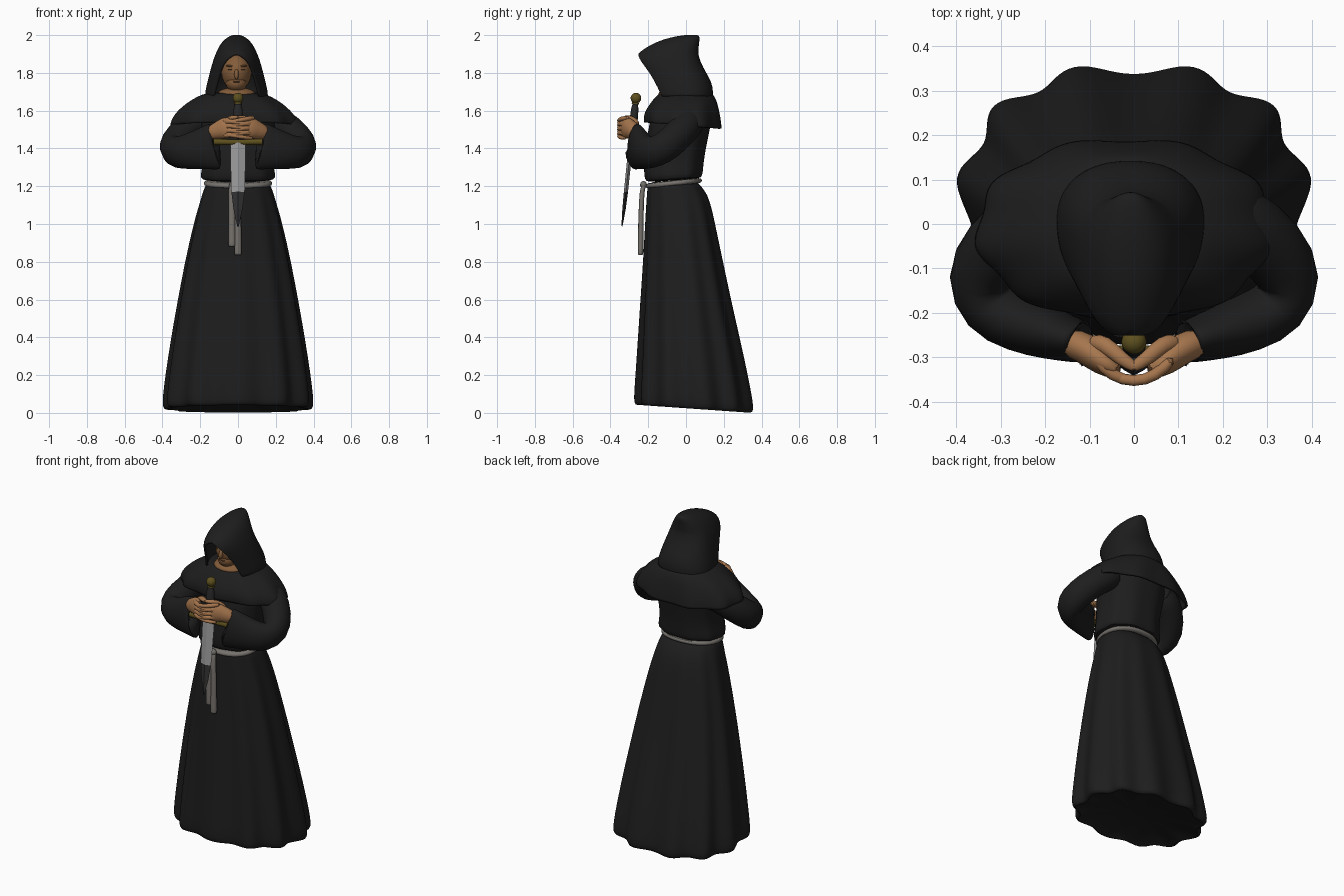
import bpy, bmesh, math
from mathutils import Vector


def material(name, r, g, b):
    m = bpy.data.materials.new(name)
    m.diffuse_color = (r, g, b, 1)
    return m


ROBE = material("black_cloth", .0125, .0125, .0125)
SKIN = material("hand_skin", .38, .18, .075)
FACE = material("face_skin", .23, .108, .042)
DARK = material("face_shadow", .11, .05, .022)
GOLD = material("old_gold", .11, .08, .013)
GRIP = material("grip_leather", .02, .02, .02)
STEEL = material("steel", .32, .32, .32)
TIP = material("dark_steel", .03, .03, .032)
ROPE = material("rope", .18, .165, .15)


def build(name, rings, mat, closed=True, caps=(True, True), levels=1, angle=60):
    """Skin a list of point rings into one object."""
    bm = bmesh.new()
    vs = [[bm.verts.new(p) for p in r] for r in rings]
    n = len(vs[0])
    for a, b in zip(vs, vs[1:]):
        for i in range(n if closed else n - 1):
            j = (i + 1) % n
            bm.faces.new((a[i], a[j], b[j], b[i]))
    if caps[0]:
        bm.faces.new(vs[0][::-1])
    if caps[1]:
        bm.faces.new(vs[-1])
    bmesh.ops.remove_doubles(bm, verts=bm.verts, dist=.0004)
    bmesh.ops.recalc_face_normals(bm, faces=bm.faces)
    me = bpy.data.meshes.new(name)
    bm.to_mesh(me)
    bm.free()
    ob = bpy.data.objects.new(name, me)
    bpy.context.collection.objects.link(ob)
    me.materials.append(mat)
    bpy.ops.object.select_all(action='DESELECT')
    ob.select_set(True)
    bpy.context.view_layer.objects.active = ob
    if angle:
        bpy.ops.object.shade_smooth_by_angle(angle=math.radians(angle))
    if levels:
        s = ob.modifiers.new("smooth", 'SUBSURF')
        s.levels = s.render_levels = levels
    return ob


def spow(v, p):
    return math.copysign(abs(v) ** p, v)


def cloth(name, rows, mat, e=2.3, folds=7, fold=lambda k: 0, tilt=lambda k: 0,
          cx=0, n=88, **kw):
    """Stack of oval rings; a row is z, half width, front y, back y."""
    rings = []
    for i, (z, w, yf, yb) in enumerate(rows):
        k = i / (len(rows) - 1)
        ring = []
        for j in range(n):
            t = 2 * math.pi * j / n
            f = 1 - fold(k) * (math.cos(folds * (t - math.pi / 2)) + .5)
            y = (yf + yb) / 2 + (yb - yf) / 2 * f * spow(math.sin(t), 2 / e)
            ring.append((cx + w * f * spow(math.cos(t), 2 / e), y, z + tilt(k) * y))
        rings.append(ring)
    return build(name, rings, mat, **kw)


def tube(name, pts, mat, n=14, **kw):
    """Sweep along points given as x, y, z, side radius, up radius."""
    rings = []
    P = [Vector(p[:3]) for p in pts]
    for i, p in enumerate(pts):
        t = (P[min(i + 1, len(P) - 1)] - P[max(i - 1, 0)]).normalized()
        ref = Vector((0, 1, 0)) if abs(t.z) > .8 else Vector((0, 0, 1))
        side = t.cross(ref).normalized()
        up = side.cross(t)
        rings.append([P[i] + side * p[3] * math.cos(2 * math.pi * j / n)
                      + up * p[4] * math.sin(2 * math.pi * j / n) for j in range(n)])
    return build(name, rings, mat, **kw)


def ball(name, loc, r, mat, rot=(0, 0, 0)):
    bpy.ops.mesh.primitive_uv_sphere_add(segments=28, ring_count=18, location=loc, rotation=rot)
    ob = bpy.context.object
    ob.name, ob.scale = name, r
    ob.data.materials.append(mat)
    bpy.ops.object.shade_smooth()
    return ob


# Skirt: folds grow toward a hem that turns in underneath
cloth("skirt", [
    (1.23, .16, -.19, .055), (1.20, .174, -.203, .08), (1.16, .189, -.206, .115),
    (1.08, .212, -.211, .14), (1.0, .235, -.215, .157), (.8, .28, -.225, .2),
    (.6, .317, -.238, .243), (.4, .352, -.25, .29), (.2, .382, -.262, .335),
    (.08, .396, -.27, .357), (.036, .394, -.268, .362), (.018, .378, -.255, .347),
    (.04, .34, -.23, .30), (.07, .12, -.06, .1)], ROBE, e=2.3, folds=11,
    fold=lambda k: .05 * min(1, k * 1.3), tilt=lambda k: -.09 * max(0, k - .3) / .7)

# Bodice bloused over the belt
cloth("bodice", [
    (1.236, .15, -.18, .055), (1.24, .193, -.211, .085), (1.262, .2, -.22, .092),
    (1.32, .185, -.222, .095), (1.4, .182, -.212, .107), (1.5, .195, -.2, .128),
    (1.58, .2, -.185, .14), (1.65, .16, -.14, .12)], ROBE,
    folds=9, fold=lambda k: .02 * (1 - k), tilt=lambda k: .08 * (1 - k))

# Shoulder cape
cape = cloth("shoulder_cape", [
    (1.52, .338, -.22, .194), (1.545, .334, -.222, .192), (1.58, .315, -.217, .186),
    (1.62, .277, -.196, .176), (1.655, .23, -.172, .165), (1.685, .175, -.148, .148),
    (1.70, .12, -.115, .125)], ROBE, e=2.1, cx=-.02, folds=9,
    fold=lambda k: .028 * (1 - k), tilt=lambda k: -.08 * (1 - k), caps=(False, True))
cape.modifiers.new("cloth", 'SOLIDIFY').thickness = .012

# Hood: open rings; a row is z, half width, front y, back y, half opening
rings = []
for z, w, yf, yb, xo in [
        (1.675, .16, -.125, .135, .118), (1.70, .16, -.135, .138, .114),
        (1.75, .148, -.16, .13, .1), (1.80, .136, -.188, .1, .086),
        (1.85, .122, -.226, .074, .066), (1.875, .114, -.243, .066, .045),
        (1.89, .108, -.248, .062, .022), (1.9, .104, -.246, .06, .0001),
        (1.92, .095, -.223, .06, .0001), (1.95, .08, -.172, .062, .0001),
        (1.975, .056, -.11, .066, .0001), (1.99, .034, -.04, .066, .0001),
        (1.996, .012, .01, .06, .0001)]:
    p0 = math.asin(xo / w)
    yc = (yb + max(yf, -.15)) / 2
    ring = []
    for j in range(49):
        p = p0 + (2 * math.pi - 2 * p0) * j / 48
        c = math.cos(p)
        y = yc - (yc - yf) * c / math.cos(p0) if c > 0 else yc + (yb - yc) * abs(c) ** .85
        ring.append((w * spow(math.sin(p), .9 if c < 0 else 1) - .008, y, z))
    rings.append(ring)
hood = build("hood", rings, ROBE, closed=False, caps=(False, True))
sol = hood.modifiers.new("cloth", 'SOLIDIFY')
sol.thickness, sol.offset = .012, 0

# Head, bowed inside the hood
ball("head", (-.008, -.055, 1.805), (.08, .103, .1), FACE)
ball("jaw", (-.008, -.09, 1.748), (.056, .062, .05), FACE)
ball("neck", (-.008, -.06, 1.69), (.1, .085, .033), FACE)
ball("nose", (-.008, -.156, 1.793), (.012, .016, .028), FACE, (-.25, 0, 0))
ball("lips", (-.008, -.148, 1.753), (.022, .006, .004), DARK)
for s in (-1, 1):
    ball("eye", (s * .031 - .008, -.146, 1.818), (.016, .006, .004), DARK)
    ball("brow", (s * .032 - .008, -.142, 1.836), (.025, .008, .005), FACE, (0, s * -.1, 0))

# Arms and clasped hands
for s, side in ((-1, "right"), (1, "left")):
    def path(pts):
        return [(s * p[0],) + tuple(p[1:]) for p in pts]

    tube(side + "_sleeve", path([
        (.15, .035, 1.56, .08, .08), (.235, .012, 1.53, .083, .083),
        (.31, -.05, 1.46, .085, .085), (.356, -.125, 1.395, .078, .086),
        (.33, -.19, 1.375, .074, .084), (.255, -.225, 1.385, .068, .096),
        (.185, -.247, 1.4, .06, .112), (.13, -.263, 1.41, .05, .126),
        (.114, -.267, 1.412, .048, .126), (.112, -.268, 1.415, .03, .09)]), ROBE, n=20)
    tube(side + "_hand", path([
        (.16, -.26, 1.475, .034, .038), (.105, -.28, 1.495, .037, .047),
        (.07, -.31, 1.51, .034, .06), (.03, -.335, 1.512, .02, .058)]), SKIN)
    for k in range(4):
        z = 1.464 + .024 * k + .012 * (s > 0)
        tube("%s_finger_%d" % (side, k + 1), path([
            (.09, -.3, z + .014, .015, .014), (.05, -.343, z + .01, .015, .014),
            (0, -.357, z, .014, .012), (-.05, -.343, z - .008, .013, .011),
            (-.08, -.318, z - .01, .009, .009)]), SKIN, n=8)
    tube(side + "_thumb", path([
        (.1, -.265, 1.52, .022, .02), (.065, -.268, 1.547, .022, .018),
        (.03, -.303, 1.565, .018, .014), (-.01, -.328, 1.566, .013, .01)]), SKIN, n=8)

# Sword held point down
ball("pommel", (0, -.265, 1.666), (.028, .028, .028), GOLD)
tube("grip", [(0, -.267, 1.65, .02, .018), (0, -.275, 1.57, .03, .024),
              (0, -.288, 1.44, .024, .018)], GRIP)
tube("pommel_collar", [(0, -.267, 1.643, .02, .02), (0, -.268, 1.634, .02, .02)],
     GOLD, levels=0)
tube("crossguard", [(-.13, -.285, 1.436, .014, .018), (-.04, -.288, 1.433, .014, .014),
                    (.04, -.288, 1.433, .014, .014), (.13, -.285, 1.436, .014, .018)],
     GOLD, n=8, levels=0)
blade = tube("blade", [(0, -.291, 1.43, .041, .012), (0, -.315, 1.2, .037, .011),
                       (0, -.318, 1.17, .035, .011), (0, -.328, 1.08, .024, .009),
                       (0, -.339, .988, .004, .003)], STEEL, n=4, levels=0, angle=0)
blade.data.materials.append(TIP)
for f in blade.data.polygons:
    f.material_index = int(f.center.z < 1.18)

# Rope belt with two hanging ends
cloth("rope_belt", [(1.208, .16, -.19, .06), (1.21, .178, -.21, .081), (1.222, .183, -.214, .086),
                    (1.234, .178, -.21, .081), (1.238, .16, -.19, .06)], ROPE, e=2.25,
      tilt=lambda k: .1, n=48)
for i, (x, low) in enumerate(((-.032, .88), (.0, .835))):
    tube("rope_end_%d" % (i + 1), [
        (x * .7 - .01, -.215, 1.22, .014, .012), (x * .8 - .01, -.234, 1.19, .017, .014),
        (x, -.238, 1.05, .018, .014), (x, -.24, low + .06, .02, .016),
        (x, -.241, low + .005, .022, .016), (x, -.241, low, .018, .013)], ROPE, n=10)
ball("rope_knot", (-.02, -.225, 1.207), (.026, .018, .02), ROPE)
